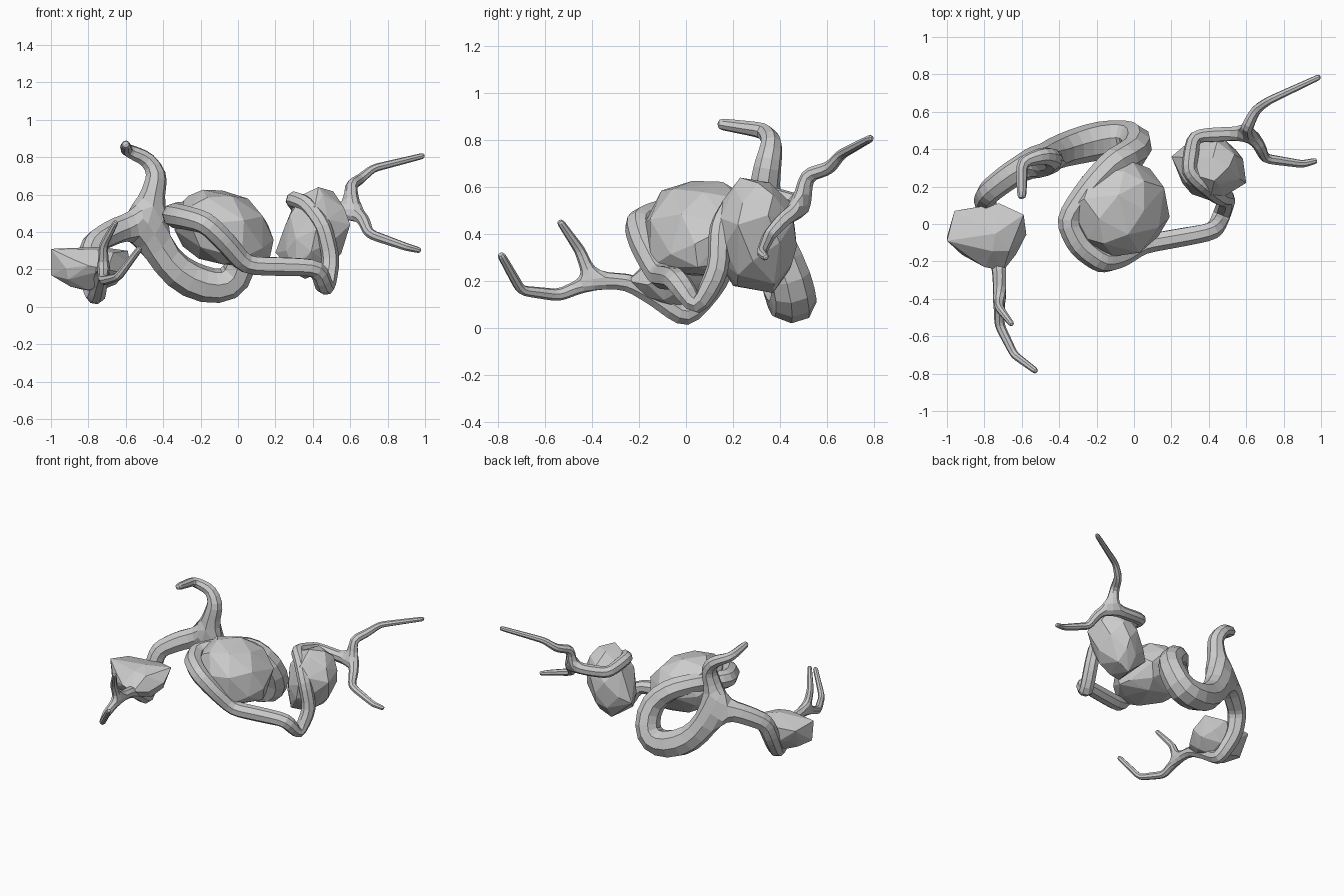
import bpy, bmesh, math, random
from mathutils import Vector, Euler

cube = bpy.data.objects.get("Cube")
if cube:
    bpy.data.objects.remove(cube)
random.seed(4)

grey = bpy.data.materials.new("stone grey")
grey.use_nodes = True
grey.diffuse_color = (.6, .6, .6, 1)
grey.node_tree.nodes["Principled BSDF"].inputs["Base Color"].default_value = grey.diffuse_color


def add_object(name, mesh):
    mesh.materials.append(grey)
    ob = bpy.data.objects.new(name, mesh)
    bpy.context.collection.objects.link(ob)
    return ob


# Root network: every strand continues from an earlier point and tapers evenly
points, edges, radii = [], [], []


def start_at(point, radius):
    points.append(point)
    radii.append(radius)
    return len(points) - 1


def grow(origin, end_radius, path):
    """Add a tapering strand and return the index of its last point."""
    start_radius = radii[origin]
    previous = origin
    for step, point in enumerate(path, start=1):
        blend = step / len(path)
        index = start_at(point, start_radius + (end_radius - start_radius) * blend)
        edges.append((previous, index))
        previous = index
    return previous


junction = start_at((-.5, .36, .45), .085)

# Main vine: big rear loop, round the middle rock, then round the right rock
loop_bottom = grow(junction, .115, [(-.43, .38, .31), (-.33, .41, .18), (-.18, .45, .11)])
loop_end = grow(loop_bottom, .075, [
    (-.04, .46, .11), (.02, .45, .21), (.02, .38, .36), (-.1, .34, .47), (-.23, .2, .5)])
front_end = grow(loop_end, .055, [
    (-.36, .02, .49), (-.29, -.12, .48), (-.17, -.21, .45),
    (-.07, -.18, .35), (.04, -.11, .22), (.43, -.04, .21)])
right_fork = grow(front_end, .043, [
    (.47, .05, .08), (.5, .14, .25), (.46, .14, .43),
    (.37, .21, .55), (.29, .28, .58), (.32, .47, .53), (.62, .49, .5)])

# Upright hook
grow(junction, .025, [
    (-.46, .33, .58), (-.43, .35, .71), (-.48, .37, .79), (-.6, .33, .84), (-.6, .13, .87)])

# Left vine passing under the left rock
left_fork = grow(junction, .035, [
    (-.65, .27, .41), (-.78, .17, .34), (-.8, .12, .2),
    (-.76, 0, .04), (-.74, -.12, .13), (-.72, -.25, .2), (-.72, -.4, .2)])

# Twigs
grow(left_fork, .018, [(-.72, -.54, .14), (-.64, -.7, .16), (-.52, -.79, .32)])
grow(left_fork, .016, [(-.72, -.45, .33), (-.65, -.54, .46)])
grow(right_fork, .017, [(.6, .51, .65), (.65, .61, .68), (.72, .66, .74), (1, .79, .81)])
grow(right_fork, .016, [(.67, .42, .47), (.7, .35, .39), (.9, .32, .32), (.98, .34, .3)])

vine_mesh = bpy.data.meshes.new("root_vine")
vine_mesh.from_pydata(points, edges, [])
vine = add_object("root_vine", vine_mesh)
skin = vine.modifiers.new("Skin", 'SKIN')
skin.branch_smoothing = .2
for item, radius in zip(vine_mesh.skin_vertices[0].data, radii):
    item.radius = (radius, radius)
facets = vine.modifiers.new("Facets", 'SUBSURF')
facets.levels = facets.render_levels = 1


# Rocks: hull of a roughened, tilted ellipsoid and a few outlying corners
def rock(name, centre, size, tilt, corners, count):
    bm = bmesh.new()
    turn = Euler((0, math.radians(tilt), 0))
    golden_angle = math.pi * (3 - math.sqrt(5))
    for i in range(count):
        height = 1 - (2 * i + 1) / count
        ring = math.sqrt(1 - height * height)
        angle = i * golden_angle + random.uniform(-.25, .25)
        direction = (ring * math.cos(angle), ring * math.sin(angle), height)
        point = Vector([a * b for a, b in zip(direction, size)])
        point *= random.uniform(.96, 1.04)
        point.rotate(turn)
        bm.verts.new(point + Vector(centre))
    for corner in corners:
        bm.verts.new(corner)
    bmesh.ops.convex_hull(bm, input=bm.verts)
    bmesh.ops.delete(bm, geom=[v for v in bm.verts if not v.link_faces], context='VERTS')
    bmesh.ops.recalc_face_normals(bm, faces=bm.faces)
    mesh = bpy.data.meshes.new(name)
    bm.to_mesh(mesh)
    bm.free()
    add_object(name, mesh)


rock("middle_rock", (-.08, .08, .42), (.28, .265, .21), 22,
     [(.17, .05, .26), (.02, -.15, .26)], 34)
rock("right_rock", (.41, .3, .39), (.17, .18, .25), 14,
     [(.2, .36, .29), (.43, .23, .64), (.6, .22, .44), (.36, .37, .15), (.3, .2, .18)], 34)
rock("left_rock", (-.78, -.06, .2), (.2, .16, .12), -5,
     [(-1, -.09, .31), (-1, -.07, .17), (-.96, .07, .28), (-.72, .11, .28),
      (-.59, .05, .3), (-.7, -.25, .2), (-.8, -.23, .22)], 30)
